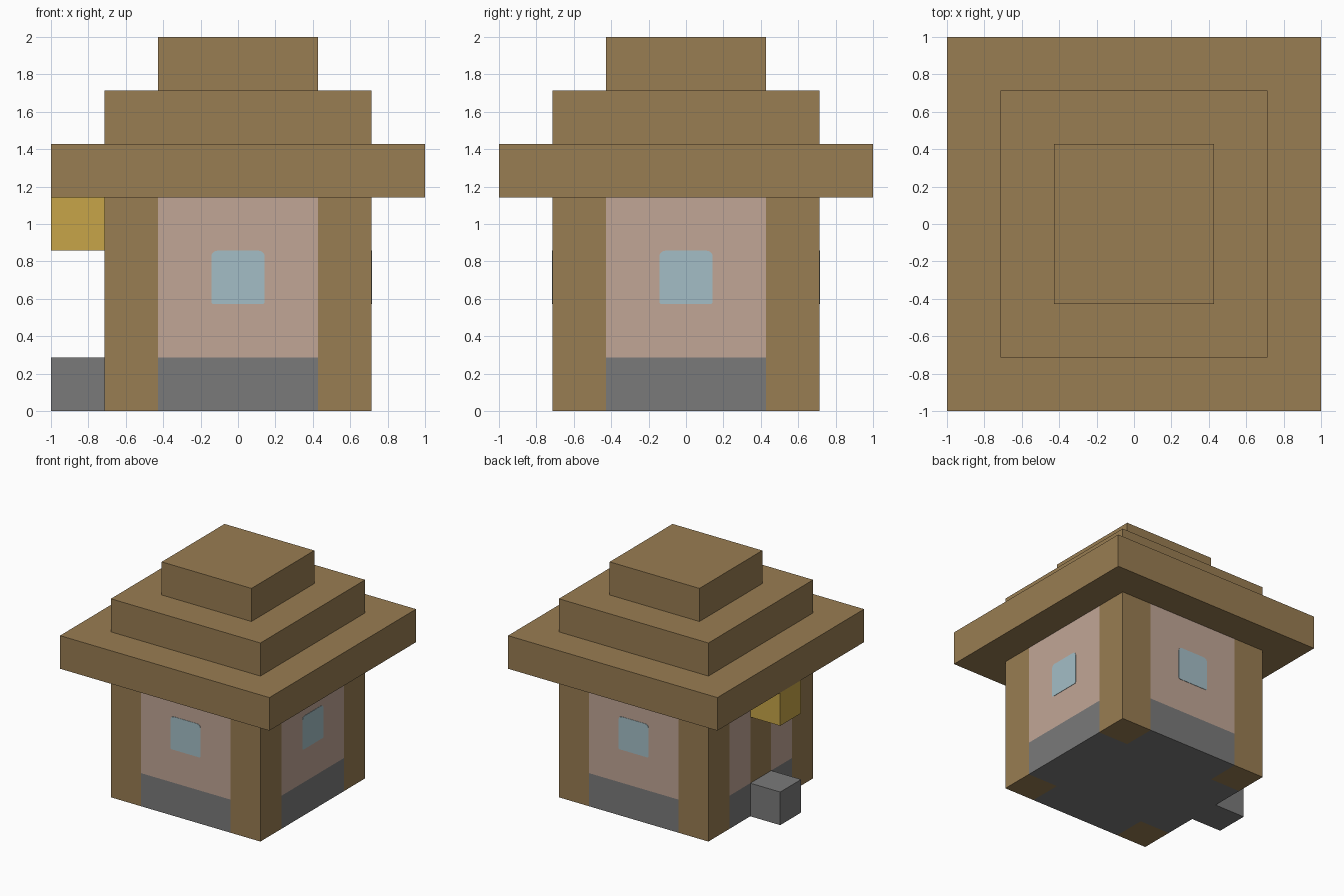
import bpy
import bmesh
from math import pi
from mathutils import Matrix, Vector

U = 2 / 7  # one building block

cube = bpy.data.objects.get("Cube")
if cube:
    bpy.data.objects.remove(cube, do_unlink=True)


def make_material(name, rgb):
    lin = [((c / 255 + 0.055) / 1.055) ** 2.4 for c in rgb]
    mat = bpy.data.materials.new(name)
    mat.use_nodes = True
    mat.diffuse_color = (*lin, 1)
    mat.node_tree.nodes["Principled BSDF"].inputs["Base Color"].default_value = (*lin, 1)
    return mat


WOOD = make_material("wood", (153, 125, 82))
STONE = make_material("stone", (122, 122, 122))
PLASTER = make_material("pink plaster", (193, 166, 150))
GLASS = make_material("blue glass", (164, 190, 198))
GOLD = make_material("gold lamp", (199, 165, 72))


def finish(bm, name, *mats):
    mesh = bpy.data.meshes.new(name)
    bm.to_mesh(mesh)
    bm.free()
    for mat in mats:
        mesh.materials.append(mat)
    obj = bpy.data.objects.new(name, mesh)
    bpy.context.scene.collection.objects.link(obj)
    return obj


def box_bm(size, centre):
    """Box with size and centre given in building blocks."""
    bm = bmesh.new()
    bmesh.ops.create_cube(bm, size=1)
    bmesh.ops.scale(bm, vec=Vector(size) * U, verts=bm.verts)
    bmesh.ops.translate(bm, vec=Vector(centre) * U, verts=bm.verts)
    return bm


# House body: one block cut along the block lines, coloured by position
bm = box_bm((5, 5, 4), (0, 0, 2))
cuts = [(axis, d) for axis in (0, 1) for d in (-1.5, -0.5, 0.5, 1.5)]
cuts += [(2, 1), (2, 3)]
for axis, d in cuts:
    normal = Vector((0, 0, 0))
    normal[axis] = 1
    bmesh.ops.bisect_plane(bm, geom=bm.verts[:] + bm.edges[:] + bm.faces[:],
                           plane_co=normal * d * U, plane_no=normal)
for face in bm.faces:
    x, y, z = face.calc_center_median() / U
    post = abs(x) > 1.5 and abs(y) > 1.5
    door = x < -2.4 and abs(y) < 0.5 and 1 < z < 3
    if post or door:
        face.material_index = 0
    elif z < 1:
        face.material_index = 1
    else:
        face.material_index = 2
finish(bm, "house_body", WOOD, STONE, PLASTER)

# Stepped roof
for name, width, level in (("roof_lower_tier", 7, 4.5),
                           ("roof_middle_tier", 5, 5.5),
                           ("roof_top_tier", 3, 6.5)):
    finish(box_bm((width, width, 1), (0, 0, level)), name, WOOD)

# Doorstep and the lamp above the door
finish(box_bm((1, 1, 1), (-3, 0, 0.5)), "doorstep", STONE)
finish(box_bm((1, 1, 1), (-3, 0, 3.5)), "door_lamp", GOLD)

# Thin windows with softened corners on the front, left and back walls
for name, turn in (("front_window", 0), ("left_window", pi / 2), ("back_window", pi)):
    bm = box_bm((1, 0.02, 1), (0, -2.5, 2.5))
    for top, radius in ((True, 0.03), (False, 0.012)):
        corners = [e for e in bm.edges
                   if abs(e.verts[0].co.y - e.verts[1].co.y) > 0.001
                   and (e.verts[0].co.z > 2.5 * U) == top
                   and abs(abs(e.verts[0].co.x) - U / 2) < 0.001
                   and min(abs(e.verts[0].co.z - 2 * U), abs(e.verts[0].co.z - 3 * U)) < 0.001]
        bmesh.ops.bevel(bm, geom=corners, offset=radius, segments=3,
                        profile=0.5, affect='EDGES')
    bmesh.ops.rotate(bm, verts=bm.verts, matrix=Matrix.Rotation(turn, 3, 'Z'))
    finish(bm, name, GLASS)
